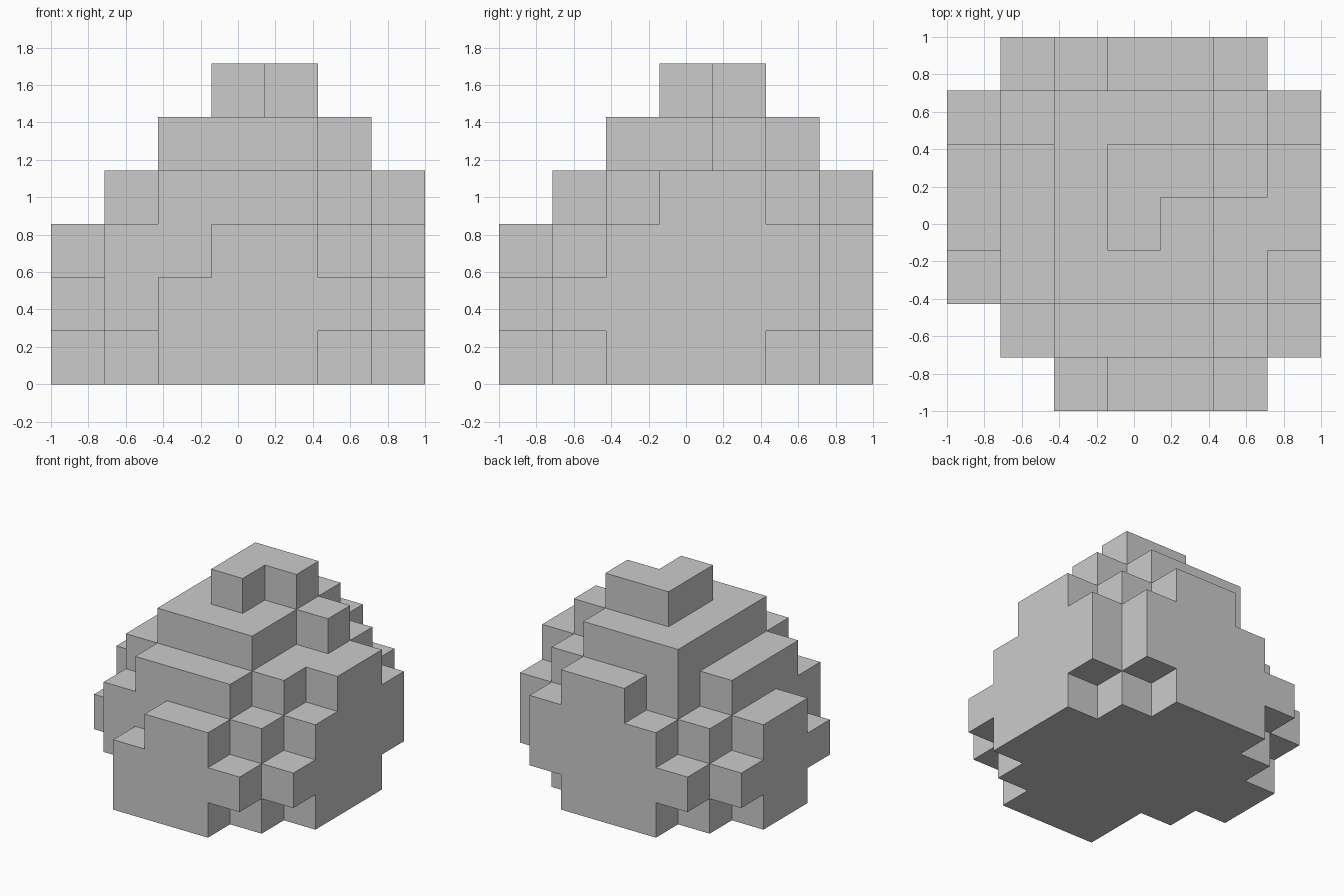
import bpy, bmesh, math
from mathutils import Vector

if "Cube" in bpy.data.objects:
    bpy.data.objects.remove(bpy.data.objects["Cube"])

CELL = 2 / 7  # the model is a solid of cubes on a 7 x 7 x 6 grid

# Layers from bottom to top: first row (front = 0), then first/last column per row
LAYERS = [
    (0, ["24", "25", "16", "06", "06", "15", "24"]),
    (0, ["25", "16", "06", "06", "06", "06", "15"]),
    (0, ["34", "15", "16", "06", "06", "16", "25"]),
    (1, ["24", "15", "16", "16", "25", "34"]),
    (2, ["24", "24", "25", "24"]),
    (3, ["33", "34"]),
]

cells = {(i, first + r, k)
         for k, (first, rows) in enumerate(LAYERS)
         for r, span in enumerate(rows)
         for i in range(int(span[0]), int(span[1]) + 1)}


def add_side(bm, cell, axis, sign):
    """Add one outward-facing square of a cube."""
    centre = Vector(cell) + Vector((0.5, 0.5, 0.5))
    n, u, v = Vector(), Vector(), Vector()
    n[axis], u[(axis + 1) % 3], v[(axis + 2) % 3] = sign / 2, 0.5, sign / 2
    corners = [centre + n + a * u + b * v
               for a, b in ((-1, -1), (1, -1), (1, 1), (-1, 1))]
    bm.faces.new([bm.verts.new((p - Vector((3.5, 3.5, 0))) * CELL) for p in corners])


# Stepped boulder: only the exposed cube sides, welded and merged into flat faces
bm = bmesh.new()
for cell in sorted(cells):
    for axis in range(3):
        for sign in (-1, 1):
            neighbour = list(cell)
            neighbour[axis] += sign
            if tuple(neighbour) not in cells:
                add_side(bm, cell, axis, sign)
bmesh.ops.remove_doubles(bm, verts=bm.verts, dist=0.001)
bmesh.ops.dissolve_limit(bm, angle_limit=math.radians(1),
                         verts=bm.verts, edges=bm.edges)

mesh = bpy.data.meshes.new("block_boulder")
bm.to_mesh(mesh)
bm.free()
boulder = bpy.data.objects.new("block_boulder", mesh)
bpy.context.collection.objects.link(boulder)
